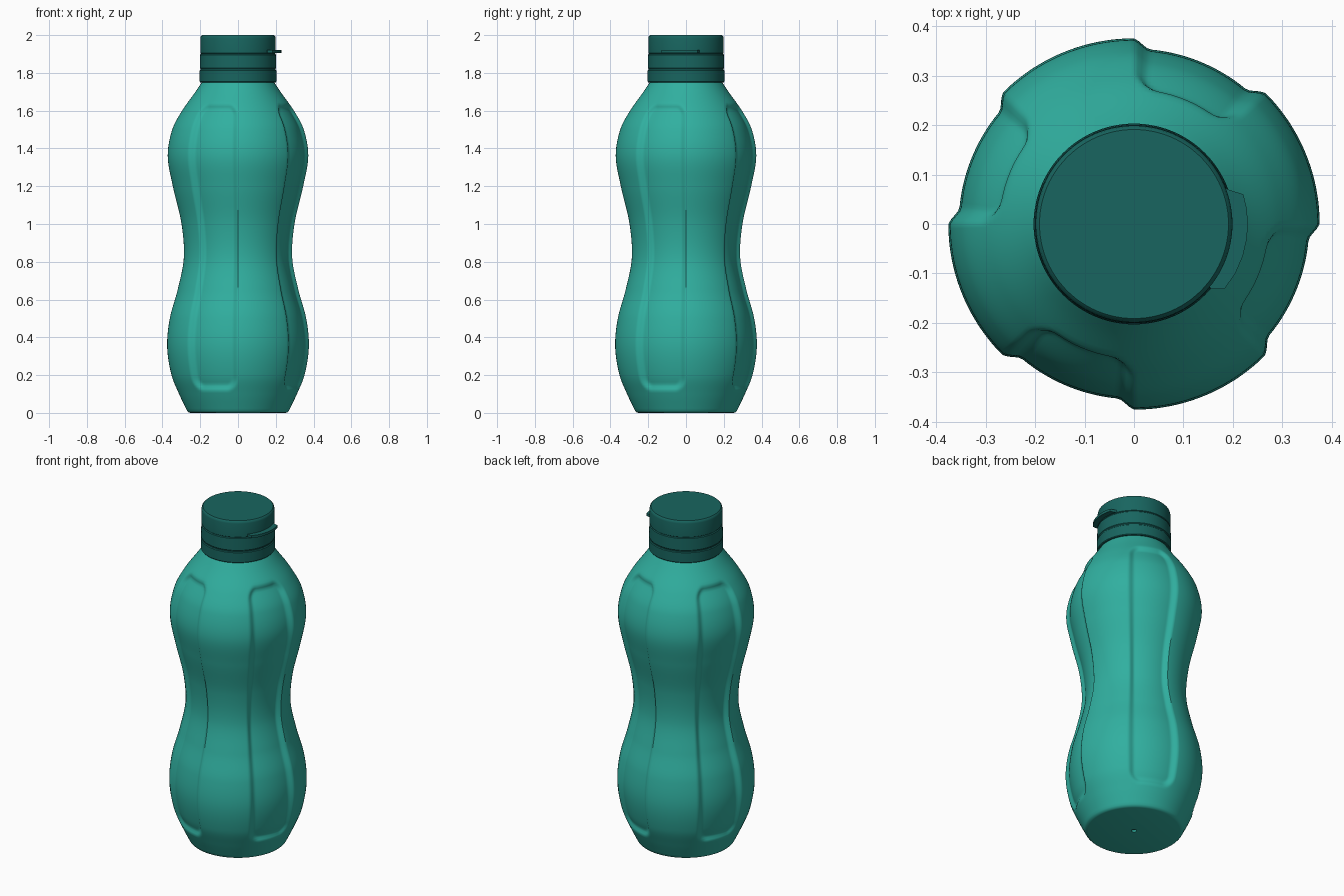
import bpy, bmesh, math

if "Cube" in bpy.data.objects:
    bpy.data.objects.remove(bpy.data.objects["Cube"])


def material(name, color):
    m = bpy.data.materials.new(name)
    m.diffuse_color = color
    m.use_nodes = True
    m.node_tree.nodes["Principled BSDF"].inputs["Base Color"].default_value = m.diffuse_color
    return m


BODY = material("teal", (0.03, 0.43, 0.35, 1))
CAP = material("dark_teal", (0.009, 0.13, 0.115, 1))


def finish(name, bm, mat, angle=35):
    bmesh.ops.recalc_face_normals(bm, faces=bm.faces)
    me = bpy.data.meshes.new(name)
    bm.to_mesh(me)
    bm.free()
    ob = bpy.data.objects.new(name, me)
    bpy.context.collection.objects.link(ob)
    me.materials.append(mat)
    bpy.ops.object.select_all(action='DESELECT')
    bpy.context.view_layer.objects.active = ob
    ob.select_set(True)
    bpy.ops.object.shade_smooth_by_angle(angle=math.radians(angle))
    return ob


def lathe(name, rows, mat, seg, radius=lambda r, a, z: r, wave=lambda a: 0):
    """Rings of (r, z) joined by quads; both ends closed with a cap."""
    bm = bmesh.new()
    rings = []
    for r, z in rows:
        ring = []
        for i in range(seg):
            a = math.tau * i / seg
            q = radius(r, a, z)
            ring.append(bm.verts.new((q * math.cos(a), q * math.sin(a), z + wave(a))))
        rings.append(ring)
    for lo, hi in zip(rings, rings[1:]):
        for i in range(seg):
            j = (i + 1) % seg
            bm.faces.new((lo[i], lo[j], hi[j], hi[i]))
    bm.faces.new(rings[0])
    bm.faces.new(rings[-1])
    return finish(name, bm, mat)


def spline(pts, z):
    """Cubic Hermite interpolation of radius over height."""
    n = len(pts)

    def slope(i):
        a, b = pts[max(i - 1, 0)], pts[min(i + 1, n - 1)]
        return (b[1] - a[1]) / (b[0] - a[0])
    i = max(k for k in range(n - 1) if pts[k][0] <= z + 1e-9)
    (z0, r0), (z1, r1) = pts[i], pts[i + 1]
    h = z1 - z0
    t = (z - z0) / h
    return ((2*t**3 - 3*t**2 + 1) * r0 + (t**3 - 2*t*t + t) * h * slope(i)
            + (3*t*t - 2*t**3) * r1 + (t**3 - t*t) * h * slope(i + 1))


# bottle body: hourglass profile with four recessed rounded grip panels
profile = [(0.012, 0.27), (0.1, 0.312), (0.2, 0.352), (0.35, 0.375), (0.5, 0.361),
           (0.65, 0.32), (0.82, 0.287), (1.0, 0.299), (1.2, 0.345), (1.36, 0.372),
           (1.5, 0.348), (1.6, 0.296), (1.7, 0.225), (1.76, 0.185)]


def panelled(r, a, z):
    u = ((a % (math.pi / 2)) - math.pi * 3 / 8) * 0.34   # panel spans 45 to 90 degrees
    half_w, z_lo, z_hi, corner = 0.137, 0.115, 1.64, 0.07
    dx = abs(u) - half_w + corner
    dz = abs(z - (z_lo + z_hi) / 2) - (z_hi - z_lo) / 2 + corner
    dist = math.hypot(max(dx, 0), max(dz, 0)) + min(max(dx, dz), 0) - corner
    t = min(max(-dist / 0.036, 0), 1)
    return r - 0.021 * t * t * (3 - 2 * t)


rows = [(0.012, 0.01), (0.014, 0.0), (0.25, 0.0), (0.262, 0.003)]
N = 150
for k in range(N + 1):
    z = 0.012 + (1.76 - 0.012) * k / N
    rows.append((spline(profile, z), z))
lathe("bottle_body", rows, BODY, 256, panelled)

# cap base ring with a slight lip at the bottom
lathe("cap_collar", [(0.18, 1.75), (0.2, 1.75), (0.203, 1.754), (0.203, 1.812), (0.199, 1.816),
                     (0.199, 1.822), (0.202, 1.826), (0.2, 1.896), (0.196, 1.9)], CAP, 96)

# flip lid
lathe("cap_lid", [(0.195, 1.89), (0.195, 1.902), (0.199, 1.905), (0.199, 1.985),
                  (0.197, 1.994), (0.191, 2.0)], CAP, 96)

# thumb tab on the +x side of the lid
bm = bmesh.new()
outline = [(0.18, 0.075), (0.195, 0.068), (0.221, 0.06), (0.228, 0.03), (0.23, 0.0),
           (0.228, -0.03), (0.22, -0.065), (0.205, -0.1), (0.183, -0.131), (0.155, -0.131),
           (0.14, -0.1), (0.15, 0.0)]
face = bm.faces.new([bm.verts.new((x, y, 1.905)) for x, y in outline])
top = bmesh.ops.extrude_face_region(bm, geom=[face])
bmesh.ops.translate(bm, vec=(0, 0, 0.015),
                    verts=[g for g in top["geom"] if isinstance(g, bmesh.types.BMVert)])
finish("lid_tab", bm, CAP)
